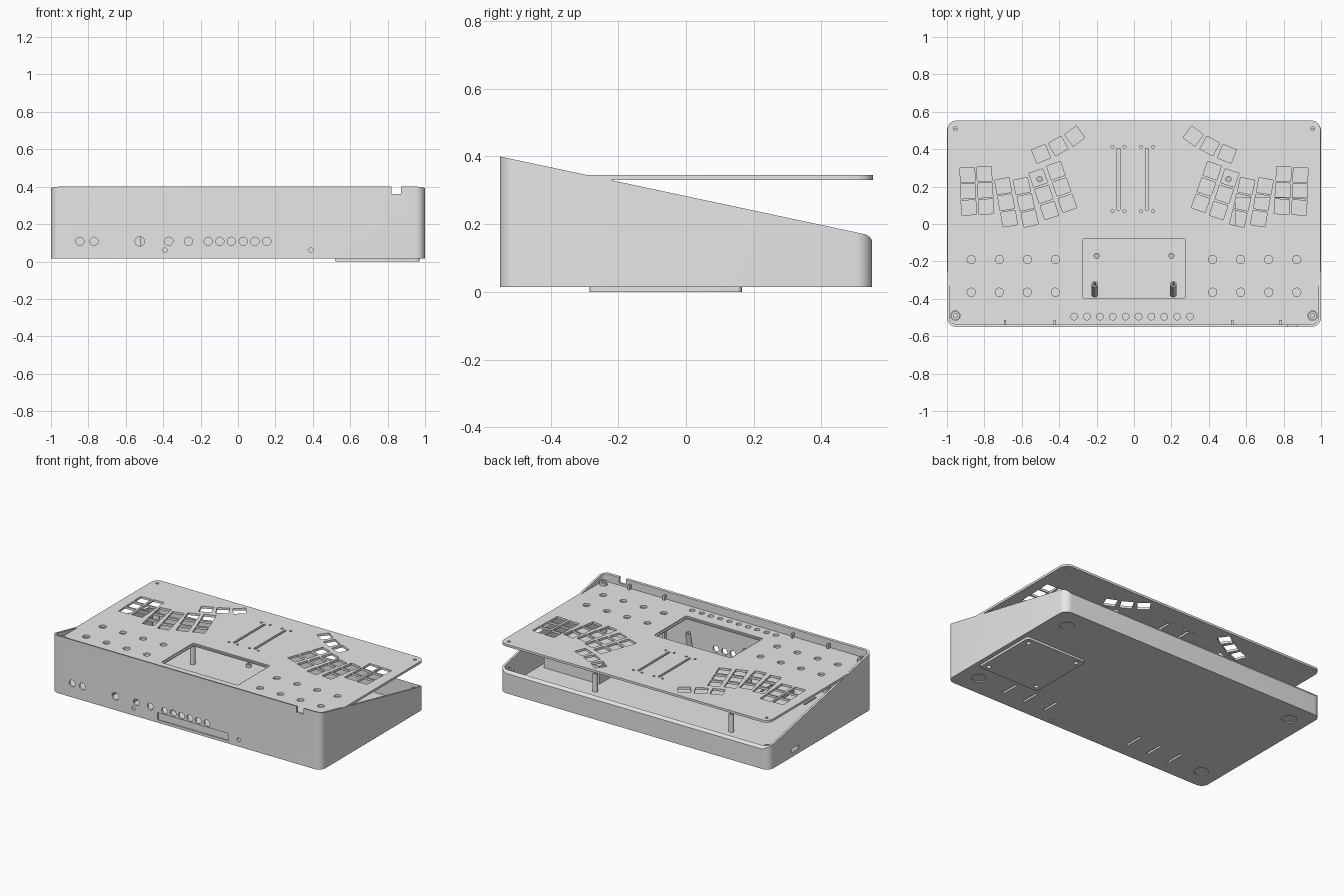
import bpy, bmesh, math
from mathutils import Matrix, Vector

if "Cube" in bpy.data.objects:
    bpy.data.objects.remove(bpy.data.objects["Cube"])

grey = bpy.data.materials.new("light grey plastic")
grey.diffuse_color = (0.8, 0.8, 0.8, 1)
grey.use_nodes = True
grey.node_tree.nodes["Principled BSDF"].inputs["Base Color"].default_value = grey.diffuse_color


def rounded(x0, x1, y0, y1, r, n=6):
    """Outline of a rectangle with rounded corners."""
    pts = []
    for cx, cy, a in ((x1 - r, y1 - r, 0), (x0 + r, y1 - r, 90),
                      (x0 + r, y0 + r, 180), (x1 - r, y0 + r, 270)):
        for i in range(n + 1):
            t = math.radians(a + 90 * i / n)
            pts.append((cx + r * math.cos(t), cy + r * math.sin(t)))
    return pts


def circle(x, y, r, n=24):
    return [(x + r * math.cos(2 * math.pi * i / n), y + r * math.sin(2 * math.pi * i / n))
            for i in range(n)]


def square(x, y, s, deg):
    c, d = math.cos(math.radians(deg)) * s / 2, math.sin(math.radians(deg)) * s / 2
    return [(x + c - d, y + c + d), (x - c - d, y + c - d),
            (x - c + d, y - c - d), (x + c + d, y - c + d)]


def finish(ob):
    ob.data.materials.clear()
    ob.data.materials.append(grey)
    bpy.ops.object.select_all(action='DESELECT')
    ob.select_set(True)
    bpy.context.view_layer.objects.active = ob
    bpy.ops.object.shade_smooth_by_angle(angle=math.radians(30))


def sheet(name, loops, z0, z1):
    """Flat sheet: first loop is the outline, the others are holes."""
    cu = bpy.data.curves.new(name, 'CURVE')
    cu.dimensions, cu.fill_mode, cu.extrude = '2D', 'BOTH', (z1 - z0) / 2
    for loop in loops:
        sp = cu.splines.new('POLY')
        sp.points.add(len(loop) - 1)
        for p, (x, y) in zip(sp.points, loop):
            p.co = (x, y, 0, 1)
        sp.use_cyclic_u = True
    ob = bpy.data.objects.new(name, cu)
    bpy.context.collection.objects.link(ob)
    ob.location.z = (z0 + z1) / 2
    bpy.ops.object.select_all(action='DESELECT')
    ob.select_set(True)
    bpy.context.view_layer.objects.active = ob
    bpy.ops.object.convert(target='MESH')
    bm = bmesh.new()
    bm.from_mesh(ob.data)
    bmesh.ops.remove_doubles(bm, verts=bm.verts, dist=1e-5)
    bmesh.ops.recalc_face_normals(bm, faces=bm.faces)
    bm.to_mesh(ob.data)
    bm.free()
    finish(ob)
    return ob


def mesh_object(name, bm):
    me = bpy.data.meshes.new(name)
    bm.to_mesh(me)
    bm.free()
    ob = bpy.data.objects.new(name, me)
    bpy.context.collection.objects.link(ob)
    return ob


def box(bm, x0, x1, y0, y1, z0, z1):
    m = Matrix.Translation(((x0 + x1) / 2, (y0 + y1) / 2, (z0 + z1) / 2)) @ \
        Matrix.Diagonal((x1 - x0, y1 - y0, z1 - z0, 1))
    bmesh.ops.create_cube(bm, size=1, matrix=m)


def cyl(bm, x, y, z, r, length, rot=None):
    m = Matrix.Translation((x, y, z)) @ (rot or Matrix())
    bmesh.ops.create_cone(bm, cap_ends=True, segments=24, radius1=r, radius2=r,
                          depth=length, matrix=m)


def post(name, x, y, z0, z1, r, hole=0.011, tilt=0):
    """Hollow screw post, optionally leaning back."""
    ob = sheet(name, [circle(0, 0, r), circle(0, 0, hole)], 0, z1 - z0)
    h = (z1 - z0) / 2
    ob.rotation_euler.x = tilt
    ob.location = (x, y - math.sin(tilt) * h, z0 + math.cos(tilt) * h)


def rim(y):
    """Height of the sloping rim, rounded off at the back."""
    z = 0.40 - 0.213 * (y + 0.55)
    t = max(0, y - 0.525) / 0.025
    return z - 0.018 * (1 - math.sqrt(max(0, 1 - t * t)))


# Case: tray with a sloping rim
bm = bmesh.new()
outer, inner = rounded(-1, 1, -0.55, 0.55, 0.05, 8), rounded(-0.986, 0.986, -0.536, 0.536, 0.036, 8)
rings = [[bm.verts.new((x, y, f(y))) for x, y in loop] for loop, f in
         ((outer, lambda y: 0.015), (outer, rim), (inner, rim), (inner, lambda y: 0.03))]
for a, b in zip(rings, rings[1:]):
    for i in range(len(a)):
        j = (i + 1) % len(a)
        bm.faces.new((a[i], a[j], b[j], b[i]))
bm.faces.new(rings[0][::-1])
bm.faces.new(rings[3])
bmesh.ops.recalc_face_normals(bm, faces=bm.faces)
case = mesh_object("case", bm)

# Cutters: sockets, panel recess, notch, floor slots, foot recesses, side port
bm = bmesh.new()
along_y = Matrix.Rotation(math.pi / 2, 4, 'X')
for x, r in ((-0.845, .022), (-0.77, .022), (-0.525, .025), (-0.37, .022), (-0.265, .022),
             (-0.16, .022), (-0.097, .022), (-0.035, .022), (0.028, .022), (0.09, .022), (0.154, .022)):
    cyl(bm, x, -0.545, 0.108, r, 0.06, along_y)
for x in (-0.39, 0.39):
    cyl(bm, x, -0.545, 0.06, 0.012, 0.06, along_y)
box(bm, -0.21, 0.315, -0.56, -0.543, 0.033, 0.082)
box(bm, 0.82, 0.872, -0.56, -0.52, 0.36, 0.45)
for s in (-1, 1):
    for x in (0.325, 0.485, 0.645):
        box(bm, s * x - 0.007, s * x + 0.007, -0.455, -0.33, 0, 0.05)
    for y in (-0.41, 0.41):
        cyl(bm, s * 0.87, y, 0.01, 0.045, 0.022)
for x in (-0.10, 0.216):
    cyl(bm, x, -0.522, 0.02, 0.008, 0.05)
box(bm, -1.02, -0.97, 0.23, 0.31, 0.045, 0.068)
cutter = mesh_object("case_cutter", bm)
cutter.hide_render = True
cutter.hide_set(True)
mod = case.modifiers.new("openings", 'BOOLEAN')
mod.object, mod.operation, mod.solver = cutter, 'DIFFERENCE', 'EXACT'
bpy.context.view_layer.objects.active = case
bpy.ops.object.modifier_apply(modifier=mod.name)
bpy.data.objects.remove(cutter)
finish(case)

# Top panel: key, knob, button, slider and window openings
key_columns = [(-0.89, 0.262, 0.003, 2), (-0.80, 0.267, 0.005, 2), (-0.70, 0.203, 0.016, 9),
               (-0.60, 0.203, 0.021, 12), (-0.512, 0.246, 0.030, 18), (-0.418, 0.285, 0.031, 19)]
keys = [(x + dx * i, y - 0.087 * i, a) for x, y, dx, a in key_columns for i in range(3)]
keys += [(-0.497, 0.375, 22), (-0.405, 0.417, 29), (-0.317, 0.470, 37)]
holes = []
for s in (-1, 1):
    holes += [square(-s * x, y, 0.078, s * -a if s > 0 else a) for x, y, a in keys]
    holes += [circle(s * x, y, 0.022) for x in (0.42, 0.57, 0.72, 0.87) for y in (-0.19, -0.365)]
    holes += [circle(s * 0.955, 0.51, 0.01, 12), circle(s * 0.955, -0.49, 0.025)]
holes += [circle(-0.32 + 0.0688 * i, -0.495, 0.018) for i in range(10)]
for x in (-0.083, 0.07):
    holes.append(rounded(x - 0.008, x + 0.008, 0.075, 0.405, 0.003, 2))
    holes += [circle(x + d, y, 0.008, 12) for d in (-0.032, 0.032) for y in (0.068, 0.413)]
holes.append(rounded(-0.285, 0.285, -0.408, -0.068, 0.01, 3))
sheet("top_panel", [rounded(-0.998, 0.998, -0.546, 0.553, 0.05, 8)] + holes, 0.33, 0.345)
sheet("window_ledge", [rounded(-0.286, 0.286, -0.409, -0.067, 0.01, 3),
                       rounded(-0.274, 0.274, -0.397, -0.079, 0.008, 3)], 0.33, 0.337)

# Screw posts
for s, side in ((-1, "left"), (1, "right")):
    post(side + "_front_corner_post", s * 0.955, -0.49, 0.03, 0.365, 0.023)
    post(side + "_back_corner_post", s * 0.955, 0.50, 0.03, 0.155, 0.023)
    post(side + "_screen_post", s * 0.21, -0.375, 0.03, 0.29, 0.017, 0.009, -0.21)
    post(side + "_screen_short_post", s * 0.20, -0.17, 0.03, 0.06, 0.016, 0.008)
    post(side + "_key_post", s * 0.505, 0.24, 0.03, 0.15, 0.017, 0.008)
    post(side + "_floor_post", s * 0.20, 0.40, 0.03, 0.05, 0.016, 0.008)

# Ribs on the inside of the front wall
bm = bmesh.new()
for x in (-0.69, -0.425, 0.525, 0.785):
    box(bm, x - 0.006, x + 0.006, -0.54, -0.512, 0.03, 0.375)
finish(mesh_object("front_wall_ribs", bm))

# Battery compartment and its cover underneath
bm = bmesh.new()
box(bm, 0.54, 0.95, -0.265, 0.145, 0.02, 0.15)
finish(mesh_object("battery_box", bm))
cover_holes = [circle(x, y, 0.014, 16) for x in (0.56, 0.93) for y in (-0.245, 0.125)]
sheet("battery_cover", [rounded(0.52, 0.97, -0.285, 0.165, 0.015, 4)] + cover_holes, 0, 0.016)
